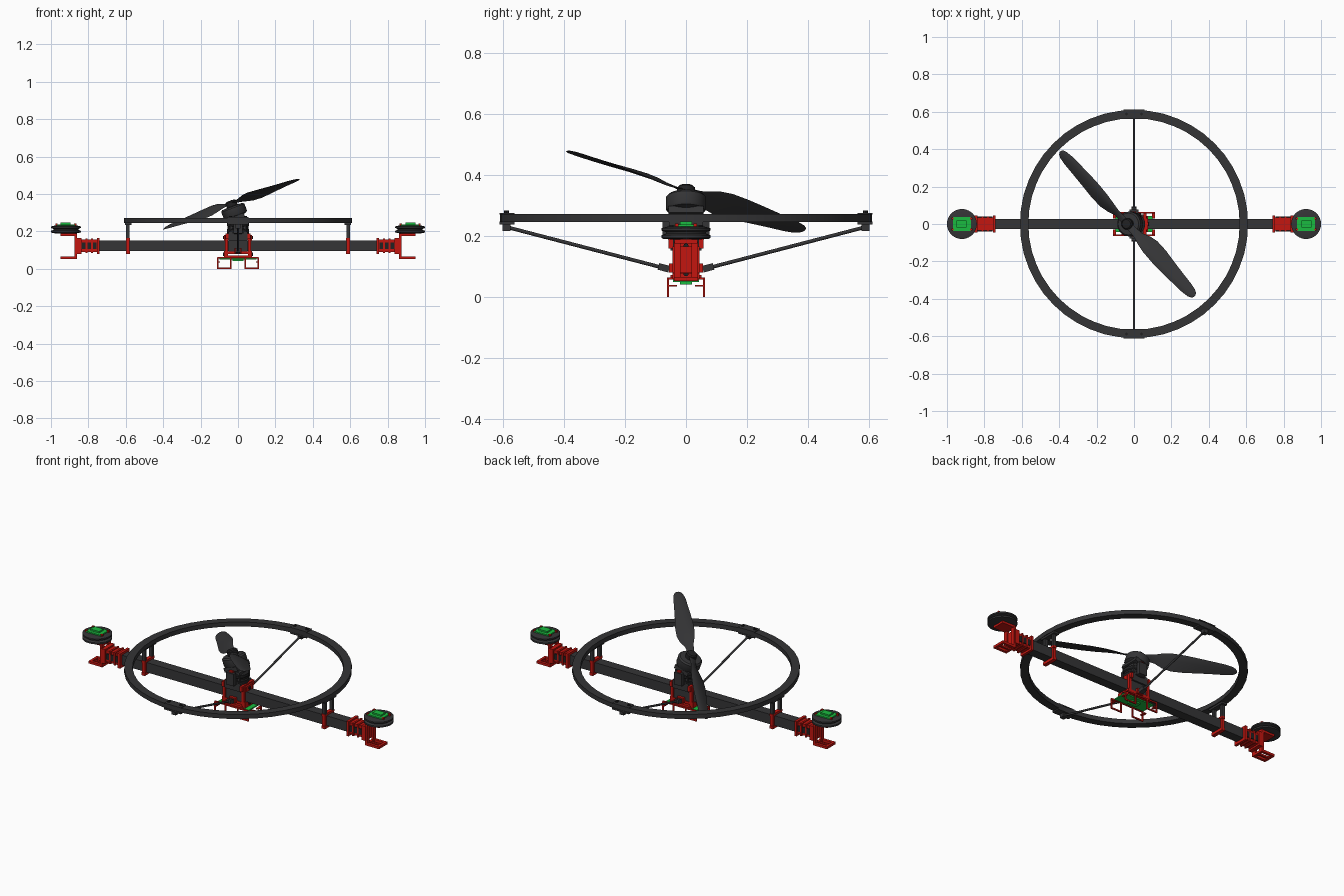
import bpy, bmesh, math
from mathutils import Matrix, Vector


def material(name, rgb):
    m = bpy.data.materials.new(name)
    m.diffuse_color = (*rgb, 1)
    return m


DARK = material("carbon", (0.035, 0.035, 0.037))
BLACK = material("black", (0.015, 0.015, 0.016))
RED = material("red", (0.55, 0.008, 0.005))
GREEN = material("green", (0.01, 0.5, 0.05))
I = Matrix.Identity(4)


def finish(name, bm, mat, M=I, smooth=False):
    bmesh.ops.recalc_face_normals(bm, faces=bm.faces)
    me = bpy.data.meshes.new(name)
    bm.to_mesh(me)
    bm.free()
    o = bpy.data.objects.new(name, me)
    bpy.context.collection.objects.link(o)
    me.materials.append(mat)
    o.matrix_world = M
    if smooth:
        bpy.ops.object.select_all(action='DESELECT')
        o.select_set(True)
        bpy.context.view_layer.objects.active = o
        bpy.ops.object.shade_smooth_by_angle(angle=math.radians(35))
    return o


def boxes(name, spans, mat, M=I):
    """One object made of boxes given as (x0, x1, y0, y1, z0, z1)."""
    bm = bmesh.new()
    for x0, x1, y0, y1, z0, z1 in spans:
        T = Matrix.Translation(((x0 + x1) / 2, (y0 + y1) / 2, (z0 + z1) / 2))
        S = Matrix.Diagonal((abs(x1 - x0), abs(y1 - y0), abs(z1 - z0), 1))
        bmesh.ops.create_cube(bm, size=1, matrix=T @ S)
    return finish(name, bm, mat, M)


def lathe(name, prof, mat, M=I, n=32, closed=False):
    """Revolve (radius, z) points about z; open profiles are capped."""
    bm = bmesh.new()
    rings = [[bm.verts.new((r * math.cos(2 * math.pi * i / n), r * math.sin(2 * math.pi * i / n), z))
              for i in range(n)] for r, z in prof]
    pairs = list(zip(rings, rings[1:])) + ([(rings[-1], rings[0])] if closed else [])
    for a, b in pairs:
        for i in range(n):
            j = (i + 1) % n
            bm.faces.new((a[i], a[j], b[j], b[i]))
    if not closed:
        bm.faces.new(rings[0])
        bm.faces.new(rings[-1])
    return finish(name, bm, mat, M, True)


def rod(name, a, b, r, mat, n=12):
    a, b = Vector(a), Vector(b)
    d = b - a
    M = Matrix.Translation(a) @ d.to_track_quat('Z', 'Y').to_matrix().to_4x4()
    return lathe(name, [(r, 0), (r, d.length)], mat, M, n)


# main beam and guard ring
boxes("beam", [(-0.76, 0.76, -0.028, 0.028, 0.094, 0.152)], DARK)
lathe("guard_ring", [(0.565, 0.246), (0.61, 0.246), (0.61, 0.272), (0.565, 0.272)], DARK, n=48, closed=True)

for s, side in ((1, "right"), (-1, "left")):
    M = Matrix.Rotation(0 if s > 0 else math.pi, 4, 'Z')
    # ring posts standing on a red clamp around the beam
    boxes(side + "_ring_clamp", [
        (0.578, 0.6, -0.045, 0.045, 0.152, 0.165), (0.578, 0.6, -0.045, 0.045, 0.078, 0.094),
        (0.58, 0.598, 0.028, 0.042, 0.09, 0.155), (0.58, 0.598, -0.042, -0.028, 0.09, 0.155)], RED, M)
    boxes(side + "_ring_posts", [
        (0.58, 0.6, -0.042, -0.026, 0.16, 0.25), (0.58, 0.6, 0.026, 0.042, 0.16, 0.25),
        (0.57, 0.605, -0.055, 0.055, 0.235, 0.247)], DARK, M)
    # beam end clamp
    boxes(side + "_end_clamp", [
        (0.74, 0.755, -0.045, 0.045, 0.078, 0.165), (0.775, 0.785, -0.04, 0.04, 0.085, 0.161),
        (0.805, 0.815, -0.04, 0.04, 0.085, 0.161), (0.838, 0.865, -0.045, 0.045, 0.08, 0.165),
        (0.75, 0.85, -0.034, 0.034, 0.09, 0.156)], RED, M)
    boxes(side + "_clamp_inserts", [(0.757, 0.836, e * 0.034, e * 0.039, 0.105, 0.14) for e in (1, -1)], BLACK, M)
    # C bracket: upper motor plate, web, lower open frame
    boxes(side + "_motor_bracket", [
        (0.86, 0.95, -0.038, 0.038, 0.176, 0.19),
        (0.86, 0.874, -0.04, -0.018, 0.052, 0.182), (0.86, 0.874, 0.018, 0.04, 0.052, 0.182),
        (0.86, 0.875, -0.04, 0.04, 0.052, 0.066), (0.935, 0.95, -0.04, 0.04, 0.052, 0.066),
        (0.875, 0.935, -0.04, -0.024, 0.052, 0.066), (0.875, 0.935, 0.024, 0.04, 0.052, 0.066),
        (0.875, 0.935, -0.006, 0.006, 0.052, 0.062)], RED, M)
    # grooved wheel motor with circuit board
    W = M @ Matrix.Translation((0.92, 0, 0))
    lathe(side + "_wheel", [(0.03, 0.188), (0.06, 0.19), (0.08, 0.194), (0.08, 0.203), (0.066, 0.208),
                            (0.066, 0.213), (0.08, 0.218), (0.08, 0.226), (0.06, 0.231), (0.03, 0.231)], DARK, W, 36)
    boxes(side + "_wheel_board", [(-0.048, 0.048, -0.038, 0.038, 0.231, 0.238),
                                  (-0.025, 0.03, -0.02, 0.02, 0.238, 0.247)], GREEN, W)
    boxes(side + "_board_mounts", [(x - 0.006, x + 0.006, y - 0.006, y + 0.006, 0.231, 0.241)
                                   for x in (-0.05, 0.05) for y in (-0.03, 0.03)], RED, W)

for s, side in ((1, "rear"), (-1, "front")):
    # diagonal struts between tower foot and ring
    rod(side + "_strut", (0, s * 0.06, 0.092), (0, s * 0.59, 0.23), 0.006, DARK)
    boxes(side + "_strut_ring_bracket", [
        (-0.055, 0.055, s * 0.562, s * 0.612, 0.238, 0.247), (-0.055, 0.055, s * 0.562, s * 0.612, 0.271, 0.276),
        (-0.014, 0.014, s * 0.575, s * 0.602, 0.216, 0.24)], DARK)
    for x in (-0.04, 0.04):
        lathe(side + "_ring_bolt", [(0.008, 0.274), (0.008, 0.283)], BLACK,
              Matrix.Translation((x, s * 0.588, 0)), 8)
    boxes(side + "_strut_socket", [(-0.013, 0.013, s * -0.018, s * 0.018, -0.011, 0.011)], DARK,
          Matrix.Translation((0, s * 0.073, 0.096)) @ Matrix.Rotation(s * 0.25, 4, 'X'))
    # red tower cheeks
    y0, y1 = s * 0.03, s * 0.044
    boxes(side + "_tower_cheek", [
        (-0.07, -0.054, y0, y1, 0.06, 0.18), (0.054, 0.07, y0, y1, 0.06, 0.18),
        (-0.07, 0.07, y0, y1, 0.155, 0.168), (-0.07, 0.07, y0, y1, 0.078, 0.092),
        (-0.02, 0.02, y0, s * 0.055, 0.08, 0.11)], RED)
    boxes(side + "_tower_plate", [(-0.05, 0.05, s * 0.029, s * 0.04, 0.09, 0.19)], DARK)

# tower end faces either side, over the beam
for s, side in ((1, "right"), (-1, "left")):
    boxes(side + "_tower_face", [
        (s * 0.058, s * 0.075, -0.03, 0.03, 0.152, 0.182), (s * 0.058, s * 0.075, -0.044, 0.044, 0.06, 0.094),
        (s * 0.052, s * 0.066, -0.058, 0.058, 0.16, 0.19)], RED)
    for z in (0.077, 0.167):
        rod(side + "_tower_bolt", (s * 0.07, 0, z), (s * 0.08, 0, z), 0.009, BLACK, 8)

# bottom plate, landing loops and control board
boxes("bottom_plate", [(-0.06, 0.06, -0.05, 0.05, 0.06, 0.072)] +
      [(-0.11, 0.11, s * 0.056, s * 0.063, 0.056, 0.064) for s in (1, -1)] +
      [(x - 0.008, x + 0.008, -0.06, 0.06, 0.058, 0.064) for x in (-0.06, 0.06)], RED)
for sx in (1, -1):
    for sy in (1, -1):
        y0, y1 = sy * 0.056, sy * 0.063
        boxes("landing_loop", [
            (sx * 0.036, sx * 0.044, y0, y1, 0, 0.06), (sx * 0.104, sx * 0.112, y0, y1, 0, 0.06),
            (sx * 0.036, sx * 0.112, y0, y1, 0, 0.008),
            (sx * 0.096, sx * 0.112, sy * 0.03, y1, 0.034, 0.04)], RED)
boxes("control_board", [(-0.1, 0.1, -0.042, 0.042, 0.05, 0.057),
                        (-0.03, 0.03, -0.02, 0.02, 0.042, 0.05)], GREEN)

# tower top: servo block and swivel
boxes("servo_block", [(-0.052, 0.052, -0.05, 0.05, 0.152, 0.2), (-0.042, 0.042, -0.045, 0.045, 0.2, 0.262)], DARK)
lathe("swivel_base", [(0.05, 0.185), (0.06, 0.19), (0.06, 0.21), (0.055, 0.215), (0.055, 0.225),
                      (0.06, 0.23), (0.06, 0.245), (0.045, 0.25)], BLACK, n=24)
boxes("swivel_arms", [(-0.025, 0.025, s * 0.055, s * 0.077, 0.19, 0.262) for s in (1, -1)], DARK)
boxes("swivel_pins", [(-0.012, 0.012, s * 0.05, s * 0.068, 0.25, 0.272) for s in (1, -1)], RED)

# tilted motor
TILT = Matrix.Translation((0, 0, 0.25)) @ Matrix.Rotation(math.radians(-20), 4, 'Y')
boxes("motor_mount", [(-0.045, 0.045, -0.058, 0.058, 0.012, 0.036), (-0.03, 0.03, -0.04, 0.04, -0.02, 0.012)], DARK, TILT)
lathe("motor", [(0.045, 0.03), (0.062, 0.036), (0.066, 0.042), (0.066, 0.08), (0.058, 0.088), (0.03, 0.09)], DARK, TILT)
lathe("propeller_hub", [(0.03, 0.088), (0.03, 0.114), (0.024, 0.12), (0.01, 0.122)], BLACK, TILT, 24)

# two twisted blades: (radius, chord, pitch in degrees, sweep)
STATIONS = [(0.0, 0.04, 12, 0), (0.05, 0.04, 22, 0), (0.09, 0.052, 36, 0), (0.13, 0.082, 36, 0.004),
            (0.18, 0.1, 32, 0.006), (0.25, 0.1, 27, 0.004), (0.33, 0.088, 23, 0), (0.41, 0.076, 19, -0.002),
            (0.48, 0.066, 16, -0.003), (0.52, 0.052, 14, -0.003), (0.537, 0.034, 13, -0.003), (0.544, 0.012, 13, -0.003)]
SECTION = [(-0.5, 0), (-0.36, 0.07), (-0.1, 0.1), (0.2, 0.07), (0.5, 0.01), (0.2, -0.02), (-0.1, -0.03), (-0.36, -0.03)]
for k in range(2):
    bm = bmesh.new()
    rows = []
    for r, c, pitch, off in STATIONS:
        p = math.radians(pitch)
        rows.append([bm.verts.new((r, off + c * (u * math.cos(p) + v * math.sin(p)),
                                   c * (v * math.cos(p) - u * math.sin(p)))) for u, v in SECTION])
    for a, b in zip(rows, rows[1:]):
        for i in range(8):
            j = (i + 1) % 8
            bm.faces.new((a[i], a[j], b[j], b[i]))
    bm.faces.new(rows[0])
    bm.faces.new(rows[-1])
    spin = Matrix.Rotation(math.radians(-45 + 180 * k), 4, 'Z')
    finish("propeller_blade", bm, DARK, TILT @ Matrix.Translation((0, 0, 0.104)) @ spin, True)
